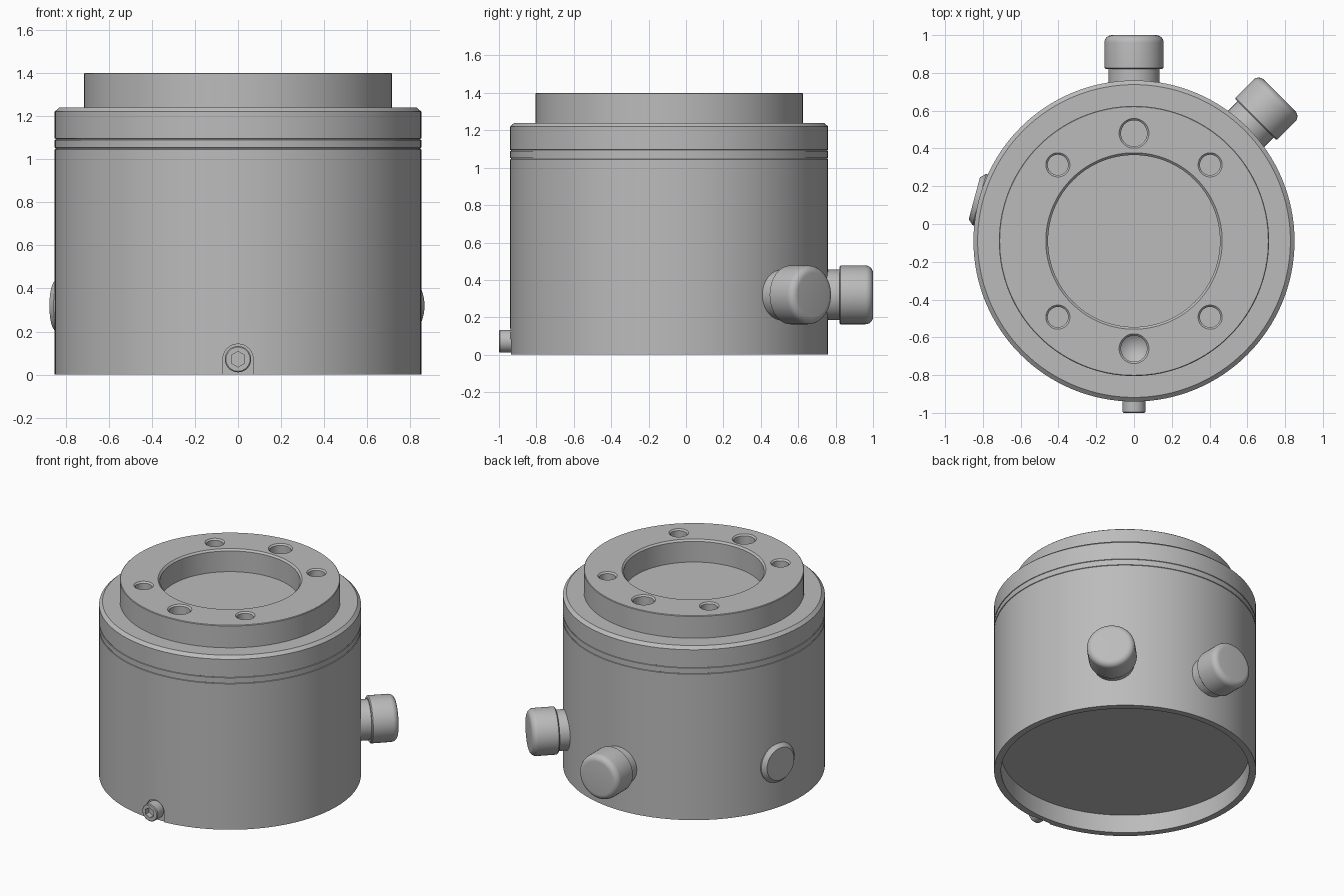
import bpy, bmesh
from math import radians, sin, cos, pi
from mathutils import Vector

cube = bpy.data.objects.get("Cube")
if cube:
    bpy.data.objects.remove(cube, do_unlink=True)

AXIS_Y = -0.09          # the housing axis sits slightly forward of the origin
PORT_Z = 0.32           # height of the side knobs and plug

metal = bpy.data.materials.new("grey metal")
metal.use_nodes = True
grey = (0.5, 0.5, 0.5, 1)
metal.diffuse_color = grey
metal.node_tree.nodes["Principled BSDF"].inputs["Base Color"].default_value = grey


def lathe(name, profile, loc=(0, AXIS_Y, 0), axis=(0, 0, 1), segments=48):
    """Closed solid turned from (radius, height) points about an axis."""
    bm = bmesh.new()
    verts = [bm.verts.new((0, r, h)) for r, h in profile]
    edges = [bm.edges.new(pair) for pair in zip(verts, verts[1:])]
    bmesh.ops.spin(bm, geom=verts + edges, axis=(0, 0, 1), cent=(0, 0, 0),
                   angle=2 * pi, steps=segments)
    bmesh.ops.remove_doubles(bm, verts=bm.verts, dist=1e-5)
    bmesh.ops.recalc_face_normals(bm, faces=bm.faces)
    mesh = bpy.data.meshes.new(name)
    bm.to_mesh(mesh)
    bm.free()
    mesh.materials.append(metal)
    obj = bpy.data.objects.new(name, mesh)
    bpy.context.collection.objects.link(obj)
    obj.location = loc
    obj.rotation_euler = Vector(axis).to_track_quat('Z', 'Y').to_euler()
    return obj


def activate(obj):
    bpy.ops.object.select_all(action='DESELECT')
    obj.select_set(True)
    bpy.context.view_layer.objects.active = obj


def cut(obj, cutters):
    activate(obj)
    for cutter in cutters:
        mod = obj.modifiers.new("cut", 'BOOLEAN')
        mod.operation = 'DIFFERENCE'
        mod.solver = 'EXACT'
        mod.object = cutter
        bpy.ops.object.modifier_apply(modifier=mod.name)
        bpy.data.objects.remove(cutter, do_unlink=True)


def smooth(obj):
    activate(obj)
    bpy.ops.object.shade_smooth_by_angle(angle=radians(25))


def radial(angle, distance=0.0):
    a = radians(angle)
    d = Vector((cos(a), sin(a), 0))
    return d, Vector((0, AXIS_Y, PORT_Z)) + d * distance


# Housing: shallow recess below, grooved and chamfered wall above
housing = lathe("housing", [
    (0, 0.13), (0.805, 0.13), (0.805, 0), (0.85, 0),
    (0.85, 1.045), (0.846, 1.047), (0.846, 1.051), (0.85, 1.053),
    (0.85, 1.088), (0.846, 1.09), (0.846, 1.094), (0.85, 1.096),
    (0.85, 1.22), (0.828, 1.24), (0, 1.24)], segments=128)

# Flat seat for the locking screw, open at the lower edge
SCREW_Z = 0.072
seat_y = AXIS_Y - 0.838
seat_round = lathe("seat_round_cutter", [(0, 0), (0.07, 0), (0.07, 0.1), (0, 0.1)],
                   (0, seat_y, SCREW_Z), (0, -1, 0))
bpy.ops.mesh.primitive_cube_add(size=1, location=(0, seat_y - 0.05, SCREW_Z / 2 - 0.05))
seat_slot = bpy.context.object
seat_slot.scale = (0.14, 0.1, SCREW_Z + 0.1)
bpy.context.view_layer.update()
cut(housing, [seat_round, seat_slot])

# Raised mounting flange with a central opening
flange = lathe("mounting_flange", [
    (0.455, 1.24), (0.455, 1.388), (0.467, 1.4), (0.711, 1.4),
    (0.715, 1.396), (0.715, 1.24), (0.455, 1.24)], segments=128)


def hole(angle, radius, depth, tip):
    a = radians(angle)
    return lathe("hole_cutter", [
        (0, 1.4 - depth - tip), (radius - 0.006, 1.4 - depth),
        (radius - 0.006, 1.39), (radius + 0.004, 1.4), (radius + 0.004, 1.45), (0, 1.45)],
        (0.57 * cos(a), AXIS_Y + 0.57 * sin(a), 0))


holes = [hole(a, 0.06, 0.12, 0) for a in (45, 135, 225, 315)]
holes += [hole(90, 0.075, 0.12, 0), hole(270, 0.075, 0.085, 0.05)]
cut(flange, holes)

# Round knobs on short necks
for label, angle in (("back", 90), ("side", 45)):
    direction, origin = radial(angle)
    fillet = [(0.157 - 0.04 * (1 - cos(t)), 1.05 + 0.04 * sin(t))
              for t in (radians(15 * i) for i in range(7))]
    knob = lathe(label + "_knob", [
        (0, 0.78), (0.135, 0.78), (0.135, 0.91), (0.15, 0.91), (0.157, 0.917)]
        + fillet + [(0, 1.09)], origin, direction)
    smooth(knob)

# Chamfered blanking plug
direction, origin = radial(165)
plug = lathe("blanking_plug", [(0, 0.8), (0.14, 0.8), (0.14, 0.848),
                               (0.115, 0.875), (0, 0.875)], origin, direction)

# Locking screw with a hexagonal socket
screw_at = (0, AXIS_Y, SCREW_Z)
screw = lathe("locking_screw", [(0, 0.82), (0.061, 0.82), (0.061, 0.905),
                                (0.056, 0.91), (0, 0.91)], screw_at, (0, -1, 0), 32)
socket = lathe("socket_cutter", [(0, 0.87), (0.036, 0.87), (0.036, 0.95), (0, 0.95)],
               screw_at, (0, -1, 0), 6)
bpy.context.view_layer.update()
cut(screw, [socket])

for part in (housing, flange, plug, screw):
    smooth(part)
